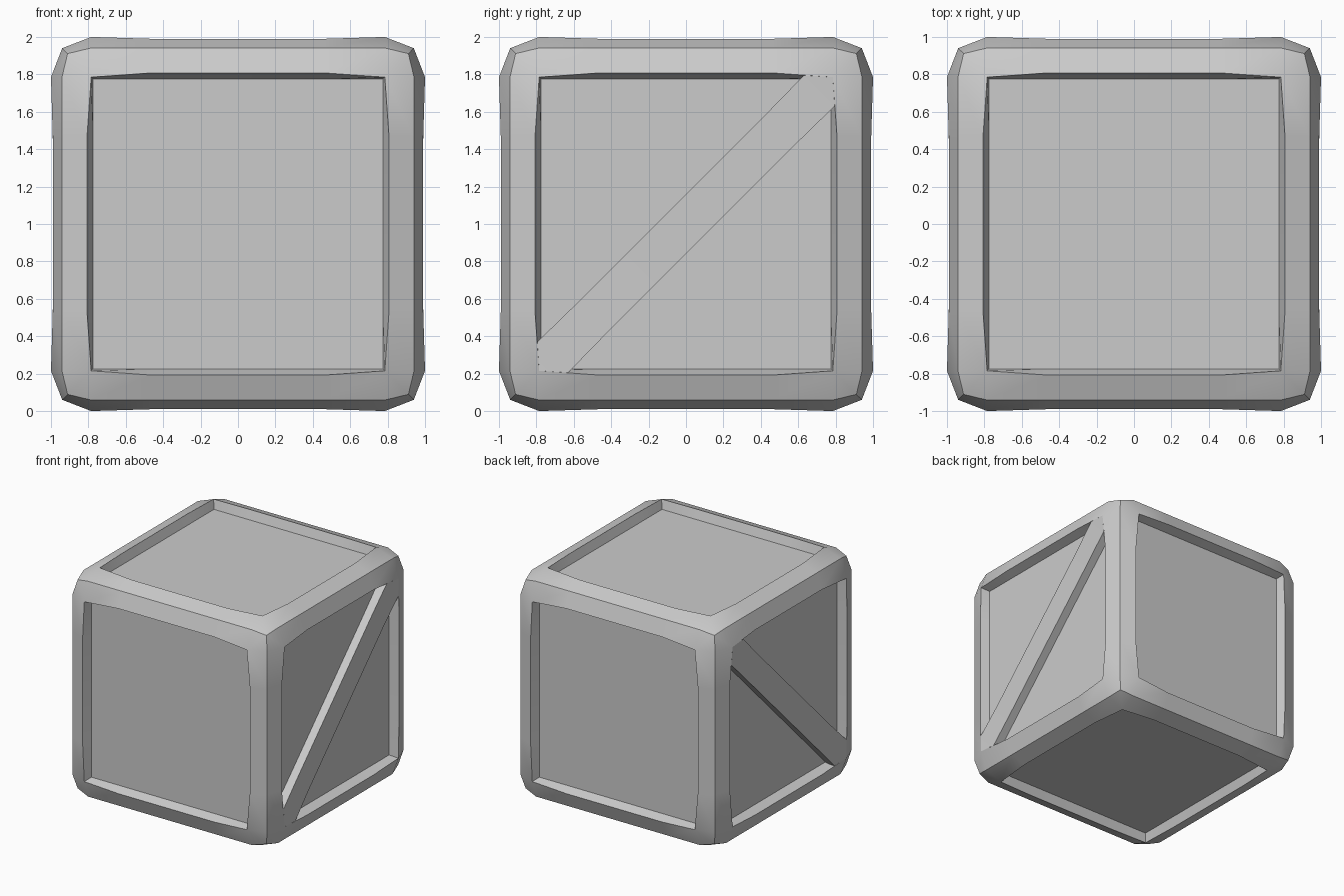
import bpy, bmesh
from math import pi
from mathutils import Matrix, Vector

if "Cube" in bpy.data.objects:
    bpy.data.objects.remove(bpy.data.objects["Cube"])

PANEL = 0.917      # distance of the recessed panels from the cube centre
LIFT = Matrix.Translation((0, 0, 1))

# rotations that carry the local +z face to all six cube sides
SIDES = [Matrix.Rotation(a * pi / 2, 4, 'X') for a in range(4)]
SIDES += [Matrix.Rotation(s * pi / 2, 4, 'Y') for s in (1, -1)]


def finish(name, bm, angle=None):
    """Weld, orient and link a mesh as a named object."""
    bmesh.ops.remove_doubles(bm, verts=bm.verts, dist=0.0005)
    bm.transform(LIFT)
    mesh = bpy.data.meshes.new(name)
    bm.to_mesh(mesh)
    bm.free()
    ob = bpy.data.objects.new(name, mesh)
    bpy.context.collection.objects.link(ob)
    if angle:
        bpy.ops.object.select_all(action='DESELECT')
        ob.select_set(True)
        bpy.context.view_layer.objects.active = ob
        bpy.ops.object.shade_smooth_by_angle(angle=angle)
    return ob


def face(bm, pts, m):
    bm.faces.new([bm.verts.new(m @ Vector(p)) for p in pts])


# frame: softened beams along all twelve cube edges, with recess walls
bm = bmesh.new()
edge = [(x, 0.94, 0.94) for x in (0.79, 0.46, -0.46, -0.79)]
ridge = [(0.785, 0.785, 1.0), (0.46, 0.808, 0.99), (-0.46, 0.808, 0.99), (-0.785, 0.785, 1.0)]
base = [(x, 0.775, PANEL) for x in (0.775, 0.46, -0.46, -0.775)]
for side in SIDES:
    for q in range(4):
        m = side @ Matrix.Rotation(q * pi / 2, 4, 'Z')
        for i in range(3):
            face(bm, (edge[i], edge[i + 1], ridge[i + 1], ridge[i]), m)
            face(bm, (ridge[i], ridge[i + 1], base[i + 1], base[i]), m)
        face(bm, (ridge[0], (0.94, 0.79, 0.94), (0.911,) * 3, edge[0]), m)
finish("crate_frame", bm, 0.7)

# recessed flat panels on all six sides
bm = bmesh.new()
for side in SIDES:
    face(bm, [(x * 0.776, y * 0.776, PANEL) for x, y in ((-1, -1), (1, -1), (1, 1), (-1, 1))], side)
finish("recessed_panels", bm)

# diagonal braces on the right and left sides, running low front to high back
half = [(-0.795, -0.63, 0.995), (-0.6, -0.44, 0.99), (0.44, 0.6, 0.99), (0.63, 0.795, 0.995)]
for name, s in (("right_brace", 1), ("left_brace", -1)):
    bm = bmesh.new()
    m = Matrix.Identity(4)
    upper = [(s * d, y, z) for y, z, d in half]
    lower = [(x, -z2, -y2) for x, y2, z2 in reversed(upper)]
    # the lower edge mirrors the upper one across the diagonal
    lower = [(s * d, z, y) for y, z, d in half]
    for i in range(3):
        face(bm, (lower[i], lower[i + 1], upper[i + 1], upper[i]), m)
        for line in (upper, lower):
            a, b = line[i], line[i + 1]
            face(bm, (a, b, (s * PANEL, b[1], b[2]), (s * PANEL, a[1], a[2])), m)
    for i, t in ((0, -0.785), (3, 0.785)):
        face(bm, (upper[i], lower[i], (s * 1.0, t, t)), m)
    bmesh.ops.remove_doubles(bm, verts=bm.verts, dist=0.0005)
    bmesh.ops.recalc_face_normals(bm, faces=bm.faces)
    # make the outer face point away from the crate
    top = max(bm.faces, key=lambda f: abs(f.calc_center_median().x) * (abs(f.normal.x) > 0.9))
    if top.normal.x * s < 0:
        bmesh.ops.reverse_faces(bm, faces=bm.faces)
    finish(name, bm, 0.7)
